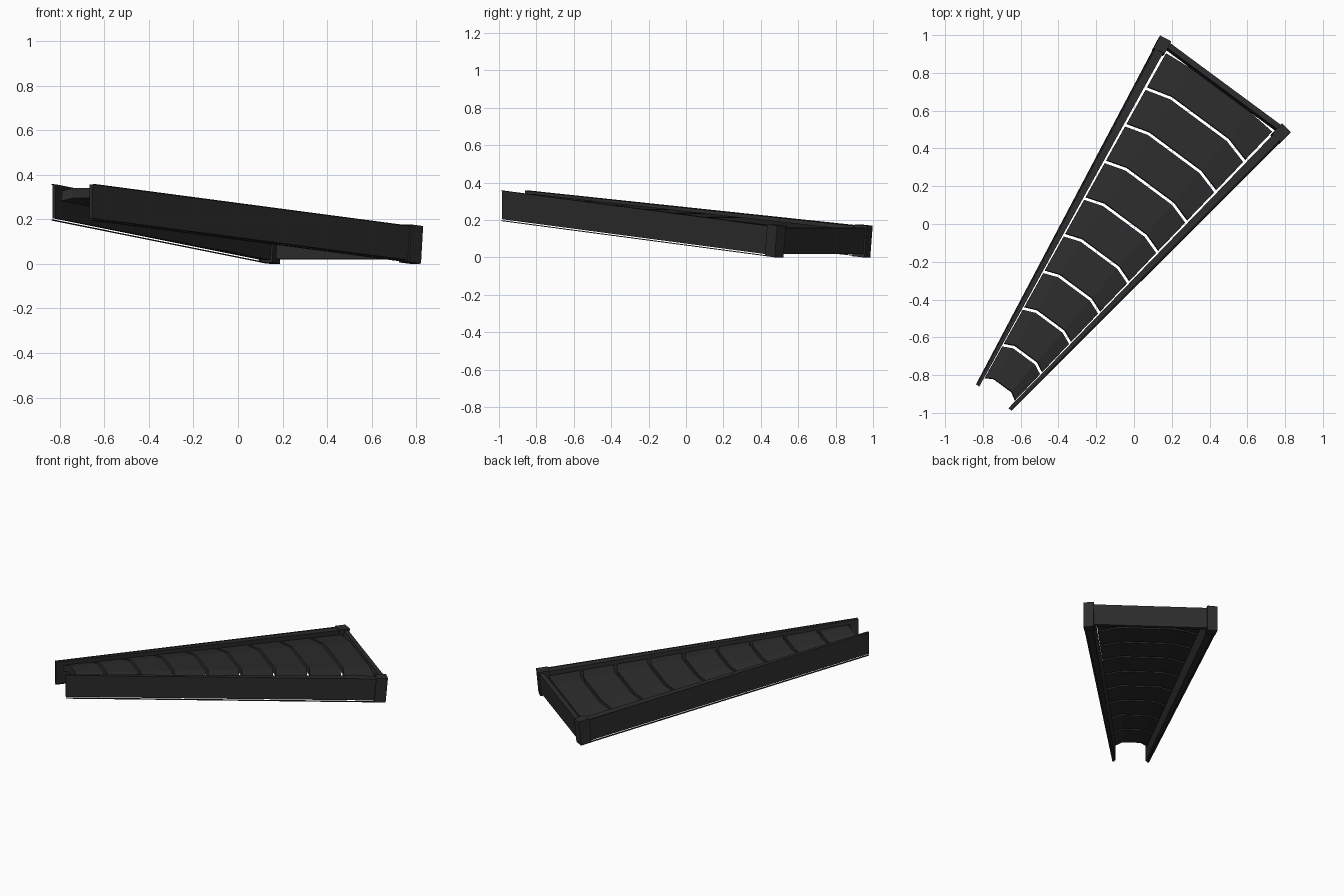
import bpy, bmesh, math
from mathutils import Matrix, Vector

if "Cube" in bpy.data.objects:
    bpy.data.objects.remove(bpy.data.objects["Cube"])

# Sloped local frame: u runs downhill along the axis, v across, w up
SLOPE = math.radians(5.4)
c, s = math.cos(SLOPE), math.sin(SLOPE)
ax, ay = 0.594, 0.804
d = Vector((ax * c, ay * c, -s))
v = Vector((-ay, ax, 0))
n = d.cross(v)
FRAME = Matrix((d, v, n)).transposed()
ORIGIN = Vector((-0.041, 0.031, 0.083))
TILT = 0.151          # spread of each rail per unit of length
U0, U1 = -1.186, 0.873

mat = bpy.data.materials.new("dark_grey")
mat.diffuse_color = (0.025, 0.025, 0.025, 1)
mat.use_nodes = True
mat.node_tree.nodes["Principled BSDF"].inputs["Base Color"].default_value = mat.diffuse_color


def solid(name, bottom, top):
    """Closed solid between two matching loops of (u, v, w) points."""
    bm = bmesh.new()
    lo = [bm.verts.new(ORIGIN + FRAME @ Vector(p)) for p in bottom]
    hi = [bm.verts.new(ORIGIN + FRAME @ Vector(p)) for p in top]
    k = len(lo)
    for i in range(k):
        j = (i + 1) % k
        bm.faces.new((lo[i], lo[j], hi[j], hi[i]))
    if k == 8:        # creased slab: three quads above and below
        for ring in (lo, hi):
            for i in range(3):
                bm.faces.new((ring[i], ring[i + 1], ring[6 - i], ring[7 - i]))
    else:
        bm.faces.new(lo)
        bm.faces.new(hi)
    bmesh.ops.recalc_face_normals(bm, faces=bm.faces)
    mesh = bpy.data.meshes.new(name)
    bm.to_mesh(mesh)
    bm.free()
    mesh.materials.append(mat)
    obj = bpy.data.objects.new(name, mesh)
    bpy.context.collection.objects.link(obj)
    return obj


def outer(u):
    return 0.117 + TILT * (u - U0)


def bar(name, side, in0, in1, th0, th1, w0, w1, end):
    """Long bar following a side edge, with a plumb cut at the narrow end."""
    a, b = outer(U0) - in0, outer(end) - in1
    plan = [(U0, a), (end, b), (end, b - th1), (U0, a - th0)]

    def loop(w):
        return [(u - (w * s / c if u == U0 else 0), side * y, w) for u, y in plan]
    return solid(name, loop(w0), loop(w1))


ang = math.atan(TILT)
along = Vector((math.cos(ang), math.sin(ang)))
inward = Vector((math.sin(ang), -math.cos(ang)))

for side, label in ((1, "left"), (-1, "right")):
    # Tapered side rail with slim edging strips
    bar(label + "_rail", side, 0.006, 0.008, 0.015, 0.048, 0.010, 0.162, 0.83)
    bar(label + "_lower_trim", side, 0, 0, 0.012, 0.012, 0.0, 0.004, 0.83)
    bar(label + "_upper_trim", side, 0, 0, 0.004, 0.004, 0.160, 0.164, 0.83)
    # Corner post at the wide end
    o = Vector((U1, 0.43))
    plan = [o, o - along * 0.075, o - along * 0.075 + inward * 0.066, o + inward * 0.066]
    solid(label + "_corner_post",
          [(p.x, side * p.y, 0.0) for p in plan], [(p.x, side * p.y, 0.170) for p in plan])

# End beam
plan = [(0.843, -0.39), (0.873, -0.39), (0.873, 0.39), (0.843, 0.39)]
solid("end_beam", [(*p, 0.018) for p in plan], [(*p, 0.158) for p in plan])

# Nine bent slats with chevron edges
PITCH, GAP, THICK = 0.2215, 0.019, 0.045


def slat_edge(u, bulge, w):
    half = 0.100 + 0.127 * (u + 1.142)
    pts = []
    for f, mid in ((-1, 0), (-0.58, 1), (0.58, 1), (1, 0)):
        pts.append((u + bulge * mid, f * half, w + 0.014 * mid))
    return pts


for i in range(9):
    a = -0.944 + PITCH * (i - 1) + GAP / 2
    b = a + PITCH - GAP
    if i == 0:
        a = -1.142
    ba, bb = (0.023 + 0.013 * (u + 1.14) / 1.75 for u in (a, b))
    if i == 8:
        bb = 0.012
    loops = [slat_edge(a, ba, w) + slat_edge(b, bb, w)[::-1] for w in (0.138 - THICK, 0.138)]
    solid("slat_%d" % (i + 1), *loops)
